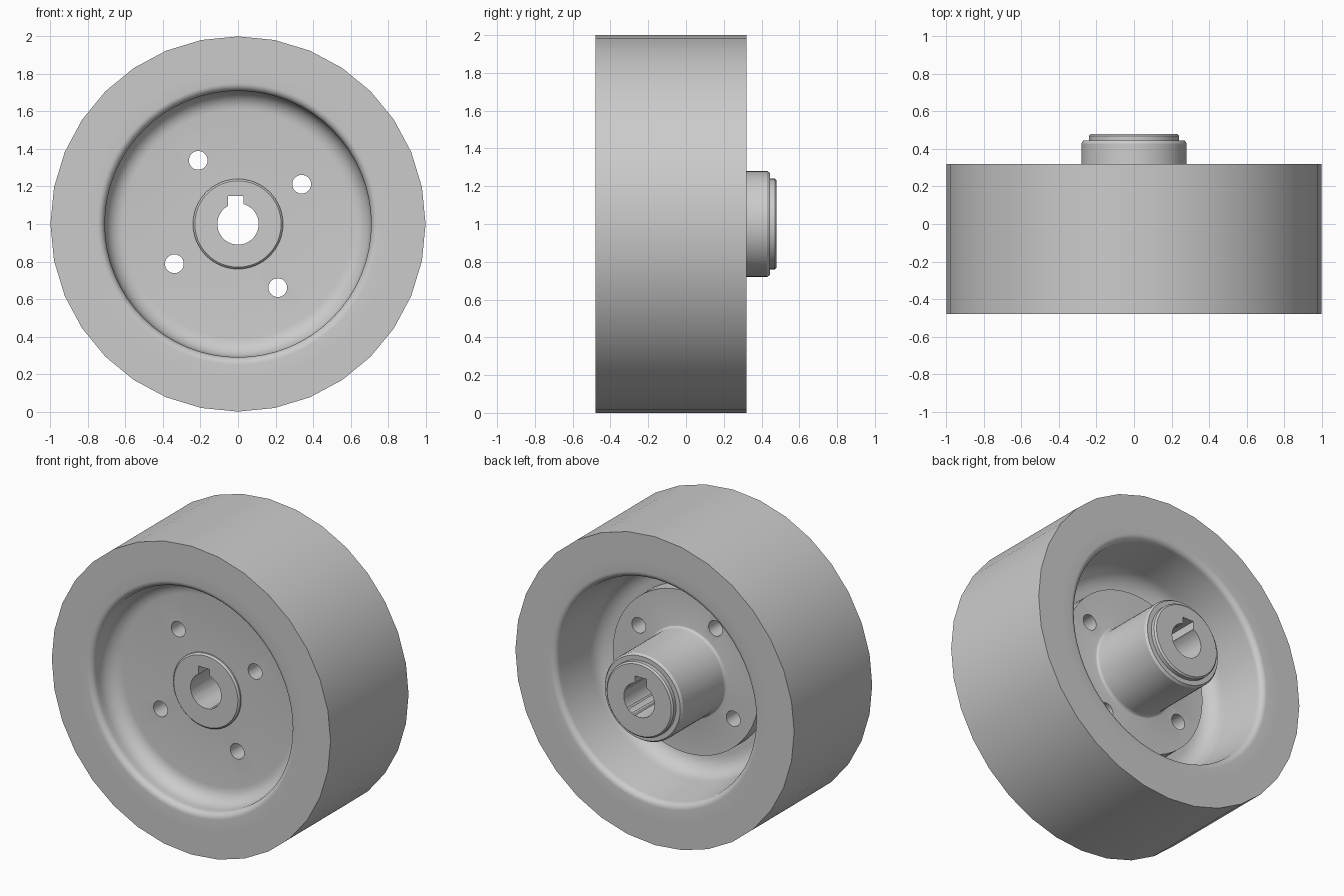
import bpy, bmesh, math
from mathutils import Matrix, Vector

if "Cube" in bpy.data.objects:
    bpy.data.objects.remove(bpy.data.objects["Cube"])

grey = bpy.data.materials.new("plain grey")
grey.use_nodes = True
COLOUR = (0.6, 0.6, 0.6, 1)
grey.diffuse_color = COLOUR
grey.node_tree.nodes["Principled BSDF"].inputs["Base Color"].default_value = COLOUR
CENTRE = Vector((0, 0, 1))


def add_object(name, bm):
    bmesh.ops.recalc_face_normals(bm, faces=bm.faces)
    mesh = bpy.data.meshes.new(name)
    bm.to_mesh(mesh)
    bm.free()
    mesh.materials.append(grey)
    obj = bpy.data.objects.new(name, mesh)
    bpy.context.collection.objects.link(obj)
    return obj


def lathe(name, profile, sides):
    """Turn a closed (radius, y) profile around the wheel axle."""
    bm = bmesh.new()
    rings = []
    for i in range(sides):
        a = 2 * math.pi * i / sides
        rings.append([bm.verts.new((r * math.sin(a), y, 1 + r * math.cos(a))) for r, y in profile])
    n = len(profile)
    for i in range(sides):
        p, q = rings[i], rings[(i + 1) % sides]
        for j in range(n):
            k = (j + 1) % n
            bm.faces.new((p[j], p[k], q[k], q[j]))
    return add_object(name, bm)


def arc(r, y, radius, start, end, steps=6):
    """Points of a fillet in the (radius, y) plane, angles in degrees."""
    angles = [math.radians(start + (end - start) * i / steps) for i in range(steps + 1)]
    return [(r + radius * math.cos(a), y + radius * math.sin(a)) for a in angles]


def rod(name, radius, x, z, sides):
    bm = bmesh.new()
    turn = Matrix.Translation((x, 0, z)) @ Matrix.Rotation(math.pi / 2, 4, 'X')
    bmesh.ops.create_cone(bm, cap_ends=True, segments=sides, radius1=radius,
                          radius2=radius, depth=2, matrix=turn)
    return add_object(name, bm)


def cut(obj, cutters):
    for c in cutters:
        mod = obj.modifiers.new("cut", 'BOOLEAN')
        mod.operation, mod.solver, mod.object = 'DIFFERENCE', 'EXACT', c
    bpy.context.view_layer.update()
    result = bpy.data.meshes.new_from_object(obj.evaluated_get(bpy.context.evaluated_depsgraph_get()))
    obj.modifiers.clear()
    obj.data = result


FRONT, BACK = -0.48, 0.32

# Faceted outer tread
tread = lathe("tread", [(0.83, FRONT), (1, FRONT), (1, BACK), (0.83, BACK)], 32)

# Rim and web: rounded lips, filleted pockets on both sides
rim_profile = [(0.83, FRONT)]
rim_profile += arc(0.75, FRONT + 0.04, 0.04, 270, 180)
rim_profile += arc(0.61, -0.41, 0.10, 0, 90)
rim_profile += [(0.2, -0.31), (0.2, -0.10)]
rim_profile += arc(0.56, 0.02, 0.12, 270, 360)
rim_profile += arc(0.75, BACK - 0.04, 0.04, 180, 90)
rim_profile += [(0.83, BACK)]
rim = lathe("rim_and_web", rim_profile, 64)

# Bolted flange with the long hub behind it and a low boss in front
hub_profile = [(0.02, -0.33), (0.23, -0.33), (0.24, -0.32), (0.24, -0.2), (0.525, -0.2), (0.525, 0.0)]
hub_profile += arc(0.30, 0.02, 0.02, 270, 180, 3)
hub_profile += [(0.28, 0.43), (0.27, 0.445), (0.24, 0.445), (0.24, 0.47), (0.23, 0.48), (0.02, 0.48)]
hub = lathe("flange_and_hub", hub_profile, 64)

# Bore, keyway and four bolt holes
bore = rod("bore_cutter", 0.11, 0, 1, 48)
bm = bmesh.new()
bmesh.ops.create_cube(bm, size=1, matrix=Matrix.Translation((-0.012, 0, 1.075)) @ Matrix.Diagonal((0.08, 2, 0.15, 1)))
keyway = add_object("keyway_cutter", bm)
bolts = []
for i in range(4):
    a = math.radians(32 + 90 * i)
    bolts.append(rod("bolt_cutter", 0.05, 0.4 * math.cos(a), 1 + 0.4 * math.sin(a), 24))
cut(rim, bolts)
cut(hub, [bore, keyway] + bolts)
for c in [bore, keyway] + bolts:
    bpy.data.objects.remove(c)

# Smooth the turned surfaces, keep edges sharp
for obj in (tread, rim, hub):
    bpy.ops.object.select_all(action='DESELECT')
    obj.select_set(True)
    bpy.context.view_layer.objects.active = obj
    bpy.ops.object.shade_smooth_by_angle(angle=math.radians(30))
